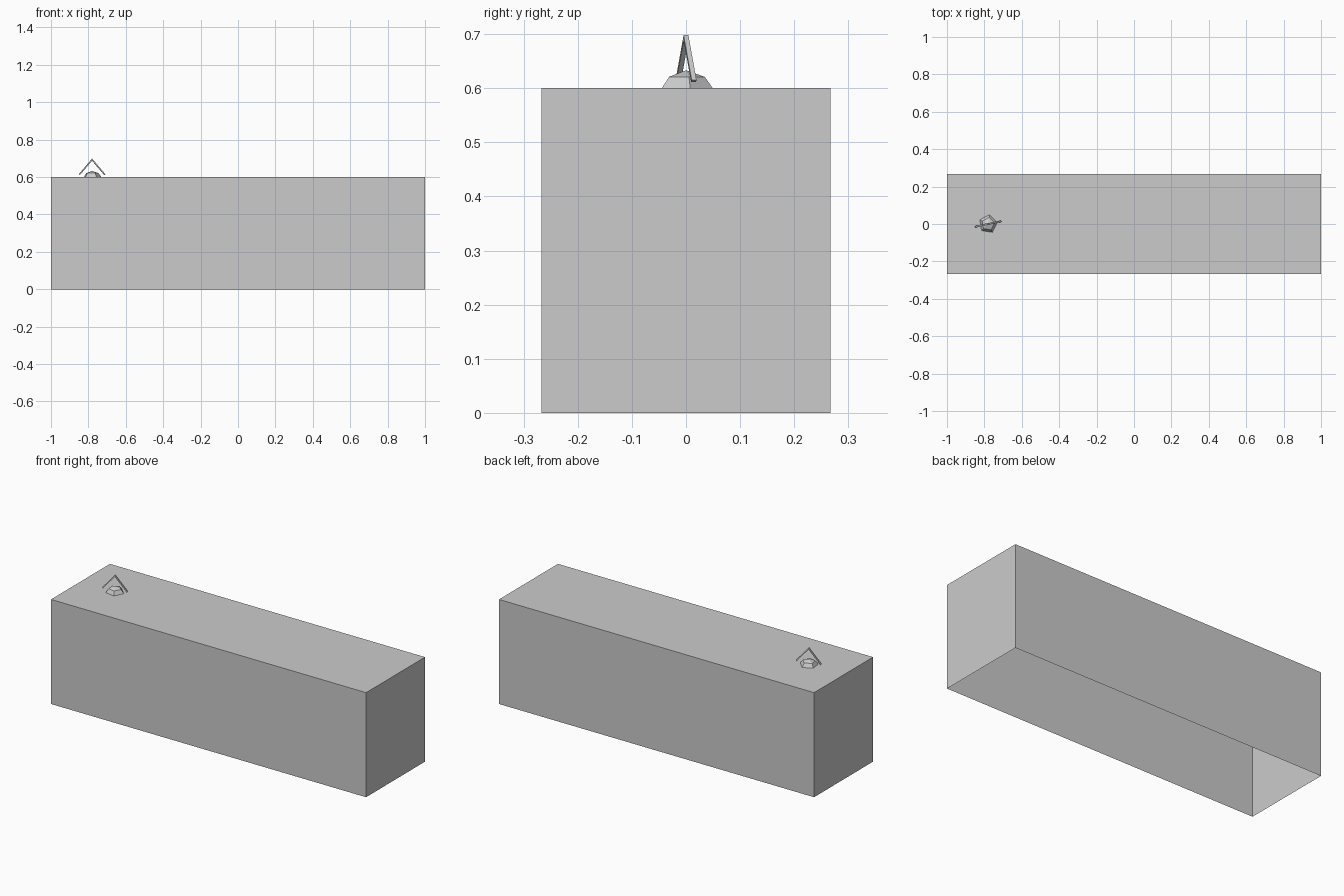
import bpy, bmesh
from math import sin, cos, pi, radians
from mathutils import Matrix

if "Cube" in bpy.data.objects:
    bpy.data.objects.remove(bpy.data.objects["Cube"])

KNOB_X, TOP, TURN = -0.78, 0.6, radians(12)


def finish(name, bm):
    bmesh.ops.recalc_face_normals(bm, faces=bm.faces)
    mesh = bpy.data.meshes.new(name)
    bm.to_mesh(mesh)
    bm.free()
    obj = bpy.data.objects.new(name, mesh)
    bpy.context.collection.objects.link(obj)
    return obj


# Long box shell, open underneath
bm = bmesh.new()
bmesh.ops.create_cube(bm, size=1)
bmesh.ops.scale(bm, vec=(2, 0.534, TOP), verts=bm.verts)
bmesh.ops.translate(bm, vec=(0, 0, TOP / 2), verts=bm.verts)
bmesh.ops.recalc_face_normals(bm, faces=bm.faces)
floor = [f for f in bm.faces if f.normal.z < -0.5]
bmesh.ops.delete(bm, geom=floor, context='FACES_ONLY')
finish("box_shell", bm)

# Five-sided low dome on the top
bm = bmesh.new()
rings = []
for radius, height in ((0.05, 0), (0.035, 0.021)):
    rings.append([bm.verts.new((radius * cos(a), radius * sin(a), height))
                  for a in (radians(9) + i * 2 * pi / 5 for i in range(5))])
tip = bm.verts.new((0, 0, 0.033))
low, high = rings
for i in range(5):
    j = (i + 1) % 5
    bm.faces.new((low[i], low[j], high[j], high[i]))
    bm.faces.new((high[i], high[j], tip))
dome = finish("dome", bm)
dome.location = (KNOB_X, 0, TOP)

# Thin bent bar forming a peak above the dome
bm = bmesh.new()
outline = [(-0.072, 0.015), (0, 0.098), (0.072, 0.015),
           (0.067, 0.011), (0, 0.088), (-0.067, 0.011)]
face = bm.faces.new([bm.verts.new((x, -0.0045, z)) for x, z in outline])
ext = bmesh.ops.extrude_face_region(bm, geom=[face])
bmesh.ops.translate(bm, vec=(0, 0.009, 0),
                    verts=[g for g in ext["geom"] if isinstance(g, bmesh.types.BMVert)])
bm.transform(Matrix.Rotation(TURN, 4, 'Z'))
bar = finish("peaked_bar", bm)
bar.location = (KNOB_X, 0, TOP)
